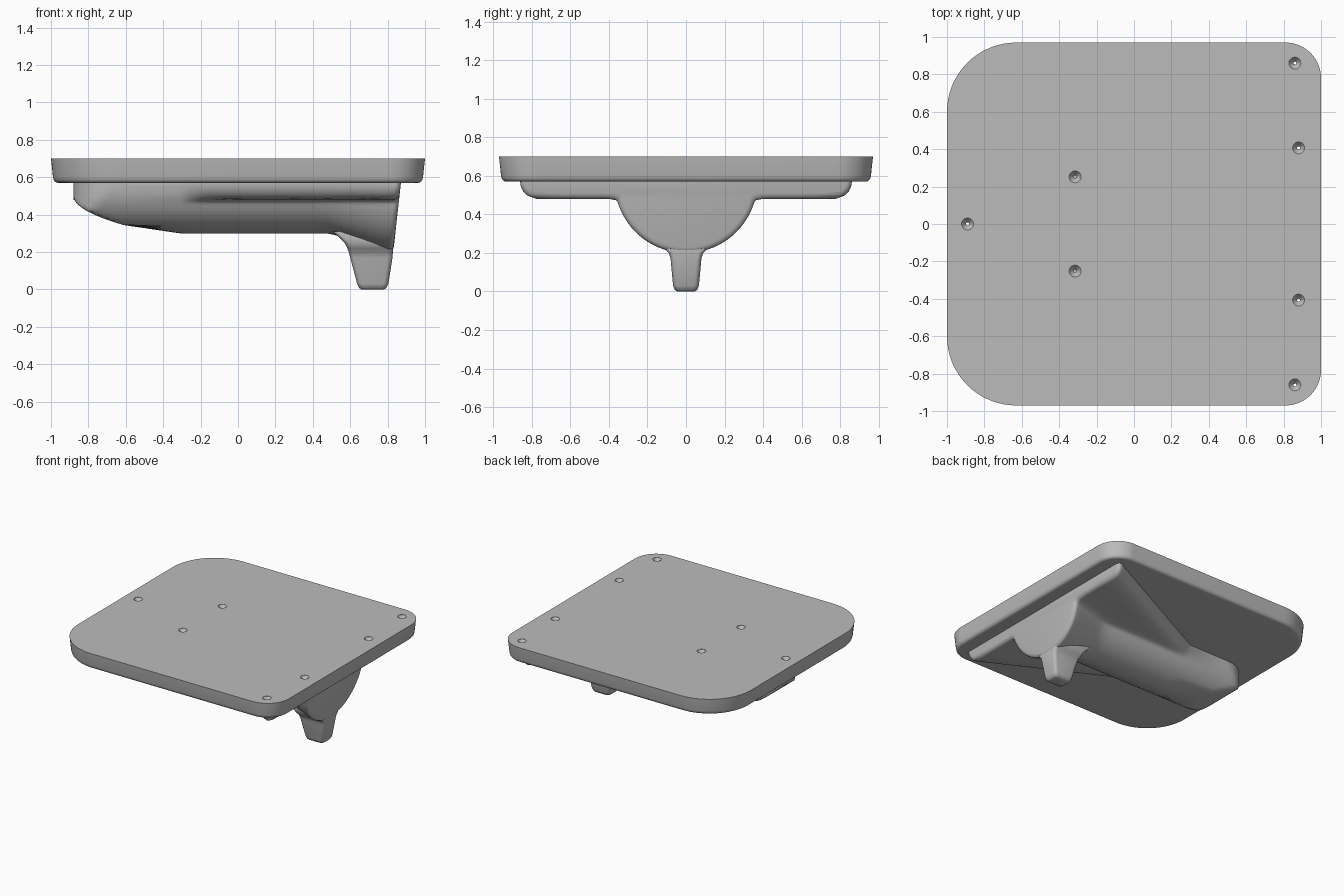
import bpy
import bmesh
from math import sin, cos, sqrt, pi, radians

cube = bpy.data.objects.get("Cube")
if cube:
    bpy.data.objects.remove(cube)

grey = bpy.data.materials.new("plain grey")
grey.use_nodes = True
tone = (0.5, 0.5, 0.5, 1)
grey.diffuse_color = tone
grey.node_tree.nodes["Principled BSDF"].inputs["Base Color"].default_value = tone


def loft(name, rings):
    """Skin a list of equal-length closed rings and cap both ends."""
    bm = bmesh.new()
    loops = [[bm.verts.new(p) for p in ring] for ring in rings]
    n = len(loops[0])
    for a, b in zip(loops, loops[1:]):
        for i in range(n):
            j = (i + 1) % n
            bm.faces.new((a[i], a[j], b[j], b[i]))
    bm.faces.new(loops[0])
    bm.faces.new(loops[-1])
    bmesh.ops.recalc_face_normals(bm, faces=bm.faces[:])
    mesh = bpy.data.meshes.new(name)
    bm.to_mesh(mesh)
    bm.free()
    mesh.materials.append(grey)
    obj = bpy.data.objects.new(name, mesh)
    bpy.context.collection.objects.link(obj)
    return obj


def smooth(obj, angle):
    bpy.ops.object.select_all(action="DESELECT")
    obj.select_set(True)
    bpy.context.view_layer.objects.active = obj
    bpy.ops.object.shade_smooth_by_angle(angle=radians(angle))


def rounded_ring(x0, x1, hy, r_left, r_right, z, steps):
    """Rounded rectangle with its own corner radius at each x end."""
    ring = []
    corners = [(x1, hy, r_right), (x0, hy, r_left), (x0, -hy, r_left), (x1, -hy, r_right)]
    for k, (x, y, r) in enumerate(corners):
        cx = x - r if x == x1 else x + r
        cy = y - r if y > 0 else y + r
        for i in range(steps + 1):
            a = (k + i / steps) * pi / 2
            ring.append((cx + r * cos(a), cy + r * sin(a), z))
    return ring


# Plate: tapered rim with a rounded lower edge
rim = [(0.7, 0), (0.6, 0.011), (0.585, 0.015), (0.576, 0.022), (0.571, 0.031), (0.57, 0.042)]
plate = loft("plate", [rounded_ring(-1 + d, 1 - d, 0.97 - d, 0.37 - d, 0.19 - d, z, 16)
                       for z, d in rim])

# Countersunk screw holes
holes = [(-0.89, 0)]
for x, y in [(-0.315, 0.252), (0.88, 0.407), (0.86, 0.86)]:
    holes += [(x, y), (x, -y)]
drills = []
for x, y in holes:
    drill = loft("hole_cutter", [
        [(x + r * cos(i * pi / 12), y + r * sin(i * pi / 12), z) for i in range(24)]
        for z, r in [(0.72, 0.032), (0.698, 0.032), (0.668, 0.008), (0.5, 0.008)]])
    cut = plate.modifiers.new("screw_hole", "BOOLEAN")
    cut.operation = "DIFFERENCE"
    cut.solver = "EXACT"
    cut.object = drill
    drills.append(drill)
graph = bpy.context.evaluated_depsgraph_get()
drilled = bpy.data.meshes.new_from_object(plate.evaluated_get(graph))
plate.modifiers.clear()
plate.data = drilled
for drill in drills:
    bpy.data.objects.remove(drill)
smooth(plate, 35)

# Underbody: half-round spine that spreads into two flat triangular wings
BASE = 0.57
half = [0, 0.8, 1.6, 2.6, 3.8, 5, 6.6, 8, 9.5, 11, 13, 15, 17, 19, 21.5, 24, 27]
half += [27 + 4.5 * i for i in range(1, 15)]
angles = [radians(a) for a in half] + [radians(180 - a) for a in reversed(half[:-1])]


def section(x, r, w, depth=1, width=1, inset=0):
    ring = []
    h, r, w = 0.09 - inset, r - inset, w - inset
    c = max(w - h, 0)
    for a in angles:
        s, k = sin(a), abs(cos(a))
        spine = min(r, depth / max(s, 1e-4), width / max(k, 1e-4))
        if h * k <= c * s:
            wing = h / s
        else:
            wing = c * k + sqrt(max(h * h - (c * s) ** 2, 0))
        # blend the wing into the spine with a fillet
        reach = max(spine, wing)
        if w > 0.3:
            soft = 0.06
            reach += max(soft - abs(spine - wing), 0) ** 2 / (4 * soft)
        drop = reach * s
        lean = 0.11 * drop * min(max((x - 0.4) / 0.4, 0), 1)
        ring.append((x - lean, reach * cos(a), BASE - drop))
    top = BASE + 0.03
    return [(ring[0][0], ring[0][1], top)] + ring + [(ring[-1][0], ring[-1][1], top)]


rings = []
# blunt nose with a sloping underside
for t in [0, 0.005, 0.015, 0.03, 0.05, 0.08, 0.12, 0.16, 0.2, 0.23, 0.25, 0.27]:
    width = 0.07 + sqrt(max(0.04 - max(0.2 - t, 0) ** 2, 0))
    depth = min(0.07 + sqrt(t) * 0.3, 0.105 + 0.66 * t, 0.27)
    rings.append(section(-0.88 + t, 0.27, 0, depth, width))
# straight spine, then the flare toward the thick end
for x in [-0.31, -0.25, -0.18, -0.1, 0, 0.1, 0.2, 0.3, 0.4, 0.48, 0.54, 0.6, 0.7, 0.8, 0.84]:
    flare = max(x - 0.5, 0) * 0.29 + 0.27
    rings.append(section(x, flare, 0.86 - 0.51 * (0.84 - x)))
# rounded rim of the end face
for x, d in [(0.852, 0.002), (0.862, 0.008), (0.868, 0.017), (0.871, 0.03)]:
    rings.append(section(x, 0.372, 0.86, inset=d))
smooth(loft("underbody", rings), 40)

# Leg: tapered peg that flares where it joins the underbody
leg = [(0, 0.66, 0.78, 0.045), (0.008, 0.648, 0.793, 0.058), (0.03, 0.637, 0.804, 0.067),
       (0.17, 0.6, 0.826, 0.08), (0.2, 0.592, 0.828, 0.09), (0.22, 0.585, 0.828, 0.11),
       (0.25, 0.57, 0.82, 0.125), (0.28, 0.54, 0.8, 0.125), (0.31, 0.5, 0.78, 0.12)]
smooth(loft("leg", [rounded_ring(a, b, hy, 0.025, 0.025, z, 5) for z, a, b, hy in leg]), 50)
